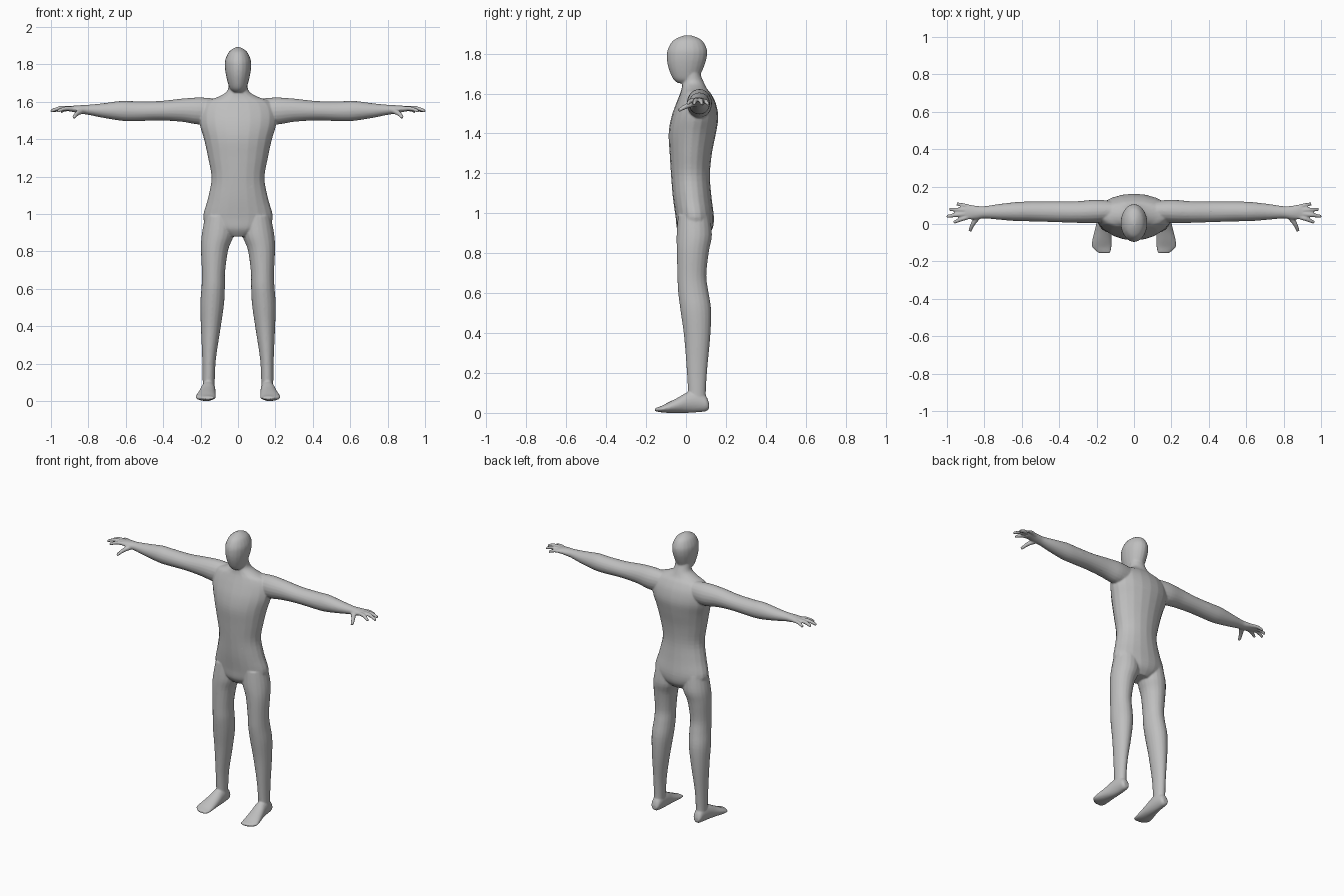
import bpy, bmesh, math
from mathutils import Vector

bm = bmesh.new()
SIDES = 20


def catmull(rows, steps=4):
    """Smoothly interpolate a list of equal-length number rows."""
    rows = [Vector(r) for r in rows]
    out = []
    for i in range(len(rows) - 1):
        p0, p1 = rows[max(i - 1, 0)], rows[i]
        p2, p3 = rows[i + 1], rows[min(i + 2, len(rows) - 1)]
        for k in range(steps):
            t = k / steps
            out.append(0.5 * (2 * p1 + (p2 - p0) * t + (2 * p0 - 5 * p1 + 4 * p2 - p3) * t ** 2
                              + (3 * p1 - p0 - 3 * p2 + p3) * t ** 3))
    return out + [rows[-1]]


def skin(rings):
    """Bridge rings of points into a closed tube."""
    loops = [[bm.verts.new(p) for p in ring] for ring in rings]
    n = len(loops[0])
    for a, b in zip(loops, loops[1:]):
        for i in range(n):
            bm.faces.new((a[i], a[(i + 1) % n], b[(i + 1) % n], b[i]))
    bm.faces.new(loops[0][::-1])
    bm.faces.new(loops[-1])


def loft(axis, rows, side=1):
    """Rows are (position on axis, low/high of first cross axis, low/high of second)."""
    u, v = [k for k in range(3) if k != axis]
    rings = []
    for t, a0, a1, b0, b1 in catmull(rows):
        ring = []
        for i in range(SIDES):
            ang = 2 * math.pi * i / SIDES
            p = [0, 0, 0]
            p[axis] = t
            p[u] = (a0 + a1) / 2 + (a1 - a0) / 2 * math.cos(ang)
            p[v] = (b0 + b1) / 2 + (b1 - b0) / 2 * math.sin(ang)
            p[0] *= side
            ring.append(p)
        rings.append(ring)
    skin(rings)


def finger(points, side):
    """Tapered tube; points are (x, y, z, radius)."""
    path = catmull(points)
    axis = (path[-1].xyz - path[0].xyz).normalized()
    e1 = axis.cross(Vector((0, 0, 1))).normalized()
    e2 = axis.cross(e1)
    rings = []
    for p in path:
        ring = []
        for i in range(10):
            a = 2 * math.pi * i / 10
            q = p.xyz + p[3] * (e1 * math.cos(a) + e2 * math.sin(a))
            ring.append((q.x * side, q.y, q.z))
        rings.append(ring)
    skin(rings)


# Torso and neck: z, half width, back and front depth
torso = [(.88, .07, -.02, .10), (.92, .15, -.045, .132), (.98, .187, -.052, .14),
         (1.08, .162, -.066, .128), (1.19, .142, -.075, .12), (1.30, .16, -.082, .13),
         (1.40, .182, -.087, .15), (1.48, .205, -.074, .162), (1.55, .205, -.05, .15),
         (1.60, .175, -.03, .125), (1.625, .11, -.022, .105), (1.655, .06, -.018, .09),
         (1.70, .05, -.012, .072), (1.76, .045, 0, .065)]
loft(2, [(z, -w, w, y0, y1) for z, w, y0, y1 in torso])

# Head
head = [(1.652, .025, -.04, .03), (1.67, .043, -.062, .06), (1.70, .054, -.078, .075),
        (1.74, .064, -.091, .092), (1.78, .07, -.096, .104), (1.82, .069, -.092, .105),
        (1.86, .053, -.07, .086), (1.88, .033, -.04, .058), (1.892, .01, -.008, .024)]
loft(2, [(z, -w, w, y0, y1) for z, w, y0, y1 in head])

# Limbs
leg = [(.99, .02, .175, -.04, .12), (.89, .022, .194, -.047, .13), (.81, .052, .198, -.046, .115),
       (.69, .069, .193, -.043, .102), (.61, .07, .195, -.04, .112), (.515, .075, .202, -.028, .126),
       (.385, .094, .198, -.01, .122), (.225, .118, .191, .003, .107),
       (.115, .124, .189, .01, .10), (.05, .126, .188, .015, .10)]
foot = [(.115, .14, .176, .02, .05), (.10, .128, .186, .008, .085), (.06, .122, .192, .003, .11),
        (.01, .12, .20, 0, .105), (-.04, .119, .212, 0, .077), (-.09, .119, .224, 0, .052),
        (-.125, .12, .224, .003, .034), (-.155, .126, .19, .008, .024)]
arm = [(.10, .02, .12, 1.49, 1.615), (.20, .005, .13, 1.478, 1.623), (.30, .006, .122, 1.493, 1.617),
       (.42, .01, .12, 1.50, 1.604), (.55, .014, .12, 1.496, 1.603), (.62, .015, .118, 1.498, 1.605),
       (.72, .023, .107, 1.514, 1.592), (.80, .03, .095, 1.53, 1.584), (.84, .025, .097, 1.536, 1.582),
       (.88, .025, .102, 1.545, 1.579), (.91, .032, .095, 1.55, 1.574)]
fingers = [
    [(.87, .042, 1.56, .013), (.92, .027, 1.564, .012), (.965, .008, 1.55, .009)],
    [(.88, .056, 1.562, .013), (.945, .049, 1.567, .012), (1.002, .04, 1.55, .009)],
    [(.88, .073, 1.562, .013), (.94, .076, 1.565, .012), (.988, .079, 1.55, .009)],
    [(.87, .088, 1.56, .013), (.91, .1, 1.561, .011), (.948, .108, 1.548, .009)],
    [(.83, .045, 1.553, .017), (.86, .002, 1.537, .013), (.878, -.038, 1.515, .009)],
]
for s in (1, -1):
    loft(2, leg, s)
    loft(1, foot, s)
    loft(0, arm, s)
    for f in fingers:
        finger(f, s)

bmesh.ops.recalc_face_normals(bm, faces=bm.faces)
mesh = bpy.data.meshes.new("body")
bm.to_mesh(mesh)
bm.free()
body = bpy.data.objects.new("body", mesh)
bpy.context.collection.objects.link(body)

# Skin colour
grey = bpy.data.materials.new("plain grey")
grey.diffuse_color = (.52, .52, .52, 1)
mesh.materials.append(grey)

# Fuse the parts into one smooth skin
remesh = body.modifiers.new("fuse", 'REMESH')
remesh.mode = 'VOXEL'
remesh.voxel_size = .005
remesh.use_smooth_shade = True
smooth = body.modifiers.new("soften", 'SMOOTH')
smooth.factor = .5
smooth.iterations = 5
thin = body.modifiers.new("thin", 'DECIMATE')
thin.ratio = .25

bpy.context.view_layer.objects.active = body
body.select_set(True)
for m in list(body.modifiers):
    bpy.ops.object.modifier_apply(modifier=m.name)
bpy.ops.object.shade_smooth()
